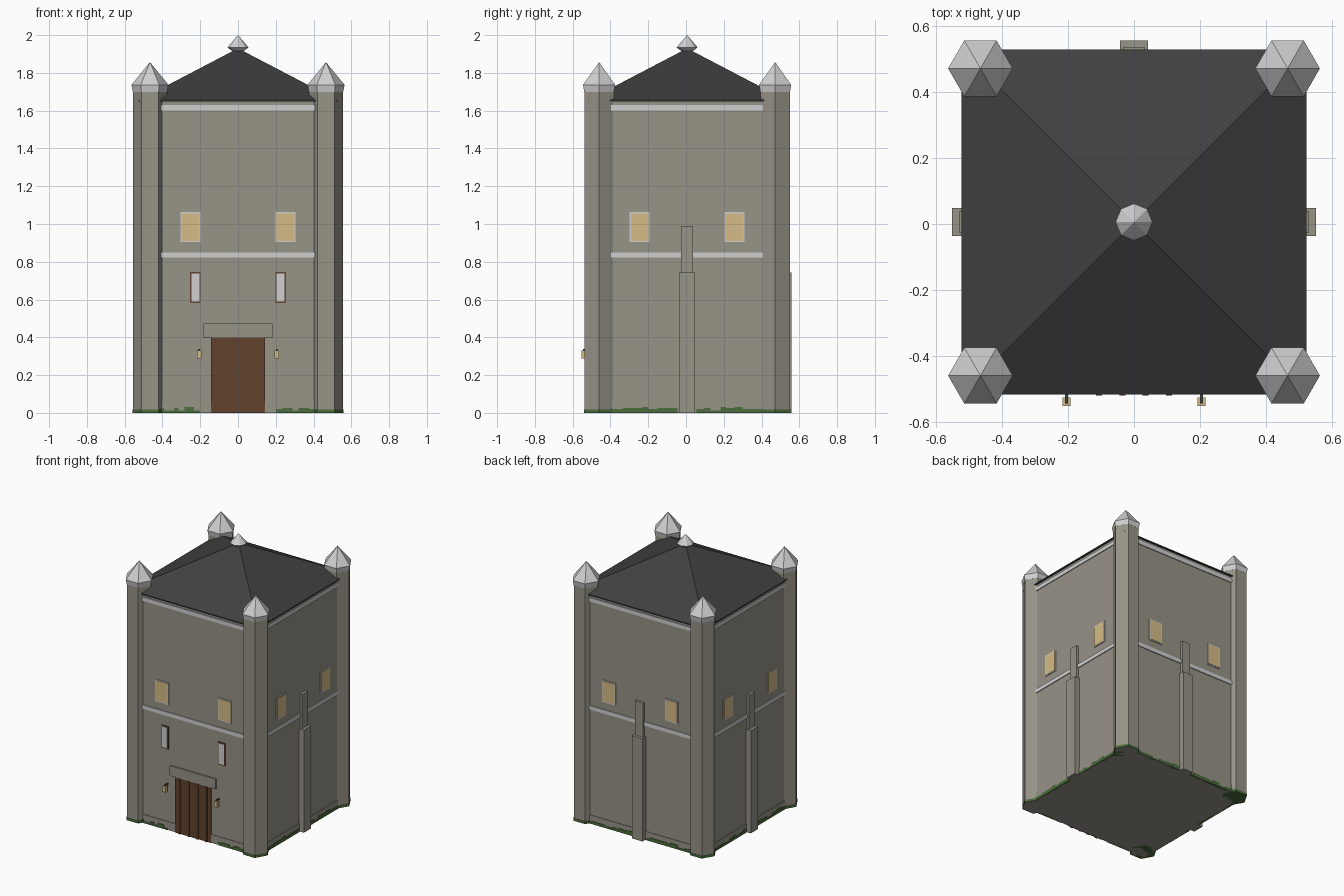
import bpy, bmesh, math, random
from mathutils import Matrix, Vector

if "Cube" in bpy.data.objects:
    bpy.data.objects.remove(bpy.data.objects["Cube"])

random.seed(4)
CY = 0.006      # centre of the keep along y
W = 0.513       # half width of the walls
T = 0.466       # offset of the corner turrets


def material(name, rgb):
    m = bpy.data.materials.new(name)
    lin = [((c / 255 + 0.055) / 1.055) ** 2.4 if c > 10 else c / 3294 for c in rgb]
    m.diffuse_color = (*lin, 1)
    m.use_nodes = True
    m.node_tree.nodes["Principled BSDF"].inputs["Base Color"].default_value = m.diffuse_color
    return m


STONE = material("grey_brown_stone", (151, 147, 135))
ROOF = material("dark_slate", (64, 64, 64))
TRIM = material("pale_grey_trim", (208, 208, 208))
WOOD = material("brown_wood", (98, 66, 45))
GLOW = material("warm_tan_glass", (213, 188, 134))
MOSS = material("moss_green", (76, 108, 60))
IRON = material("dark_iron", (72, 72, 72))


def finish(bm, name, mat):
    bmesh.ops.recalc_face_normals(bm, faces=bm.faces)
    me = bpy.data.meshes.new(name)
    bm.to_mesh(me)
    bm.free()
    me.materials.append(mat)
    ob = bpy.data.objects.new(name, me)
    bpy.context.collection.objects.link(ob)
    return ob


def boxes(name, mat, parts, side=0):
    """Boxes (x0, x1, out0, out1, z0, z1) on the front wall, turned to a side.
    'out' is the distance from the keep's axis towards the viewer."""
    bm = bmesh.new()
    turn = Matrix.Translation((0, CY, 0)) @ Matrix.Rotation(side * math.pi / 2, 4, 'Z')
    for x0, x1, o0, o1, z0, z1 in parts:
        c = Vector(((x0 + x1) / 2, -(o0 + o1) / 2, (z0 + z1) / 2))
        s = Matrix.Diagonal((x1 - x0, o1 - o0, z1 - z0, 1))
        bmesh.ops.create_cube(bm, size=1, matrix=turn @ Matrix.Translation(c) @ s)
    return finish(bm, name, mat)


def lathe(name, mat, profile, sides, x, y, start=0.0):
    """Faceted turned shape from (radius, z) points, closed at both ends."""
    bm = bmesh.new()
    rings = []
    for r, z in profile:
        if r == 0:
            rings.append([bm.verts.new((x, y, z))])
        else:
            rings.append([bm.verts.new((x + r * math.cos(start + 2 * math.pi * i / sides),
                                        y + r * math.sin(start + 2 * math.pi * i / sides), z))
                          for i in range(sides)])
    for a, b in zip(rings, rings[1:]):
        for i in range(sides):
            j = (i + 1) % sides
            bm.faces.new((a[i], a[j], b[0]) if len(b) == 1 else (a[i], a[j], b[j], b[i]))
    for ring in (rings[0], rings[-1]):
        if len(ring) > 2:
            bm.faces.new(ring)
    return finish(bm, name, mat)


# Keep body, plinth and pyramid roof
boxes("keep_walls", STONE, [(-W, W, -W, W, 0, 1.65)])
boxes("plinth", STONE, [(-W - .004, W + .004, -W - .004, W + .004, 0, .06)])
d = math.sqrt(2)
lathe("roof", ROOF, [(.524 * d, 1.648), (.524 * d, 1.656), (0, 1.93)], 4, 0, CY, math.pi / 4)
lathe("roof_finial", TRIM, [(.03, 1.915), (.056, 1.935), (0, 2.0)], 8, 0, CY)

# String courses around the walls
for name, z0, z1 in (("middle_band", .822, .85), ("eaves_band", 1.602, 1.63)):
    B = W + .006
    boxes(name, TRIM, [(-B, B, -B, B, z0, z1)])

# Corner turrets with pointed caps and a moss foot
for sx in (-1, 1):
    for sy in (-1, 1):
        x, y = sx * T, CY + sy * T
        lathe("corner_turret", STONE, [(.09, 0), (.09, 1.705)], 6, x, y)
        lathe("turret_cap", TRIM, [(.091, 1.70), (.098, 1.737), (0, 1.857)], 6, x, y)
        lathe("turret_moss", MOSS, [(.093, 0), (.093, .018)], 6, x, y)

# Each wall: two lit windows, moss patches, and a stepped buttress except in front
for side in range(4):
    frames, panes, moss = [], [], []
    for c in (-.251, .251):
        frames.append((c - .053, c + .053, W - .01, W + .005, .904, 1.063))
        panes.append((c - .047, c + .047, W - .01, W + .007, .911, 1.056))
    inner = .2 if side == 0 else .05
    for s in (-1, 1):
        p = inner
        while p < .42:
            q = min(p + random.uniform(.025, .06), .43)
            a, b = sorted((s * p, s * q))
            moss.append((a, b, W - .01, W + .008, 0, random.choice((.012, .02, .025, .03))))
            p = q
    boxes("window_frames", TRIM, frames, side)
    boxes("window_panes", GLOW, panes, side)
    boxes("wall_moss", MOSS, moss, side)
    if side:
        boxes("buttress", STONE, [(-.042, .042, W - .02, .5515, 0, .742),
                                  (-.032, .032, W - .02, .531, .74, .99)], side)

# Front door with raised battens and a stone lintel
boxes("door", WOOD, [(-.143, .143, W - .02, W + .008, 0, .40)])
boxes("door_battens", WOOD, [(c - .009, c + .009, W, W + .014, 0, .40)
                             for c in (-.106, -.035, .035, .106)])
boxes("door_lintel", STONE, [(-.183, .183, W - .02, W + .011, .40, .472)])

# Narrow slit windows above the door
slits = (-.226, .226)
boxes("slit_frames", WOOD, [(c - .028, c + .028, W - .01, W + .006, .582, .746) for c in slits])
boxes("slit_panes", TRIM, [(c - .021, c + .021, W - .01, W + .008, .59, .738) for c in slits])

# Lanterns hung on iron brackets beside the door
for c in (-.205, .205):
    boxes("lantern_bracket", IRON, [(c - .004, c + .004, W - .01, .55, .328, .338)])
    boxes("lantern", GLOW, [(c - .012, c + .012, .533, .558, .287, .329)])
